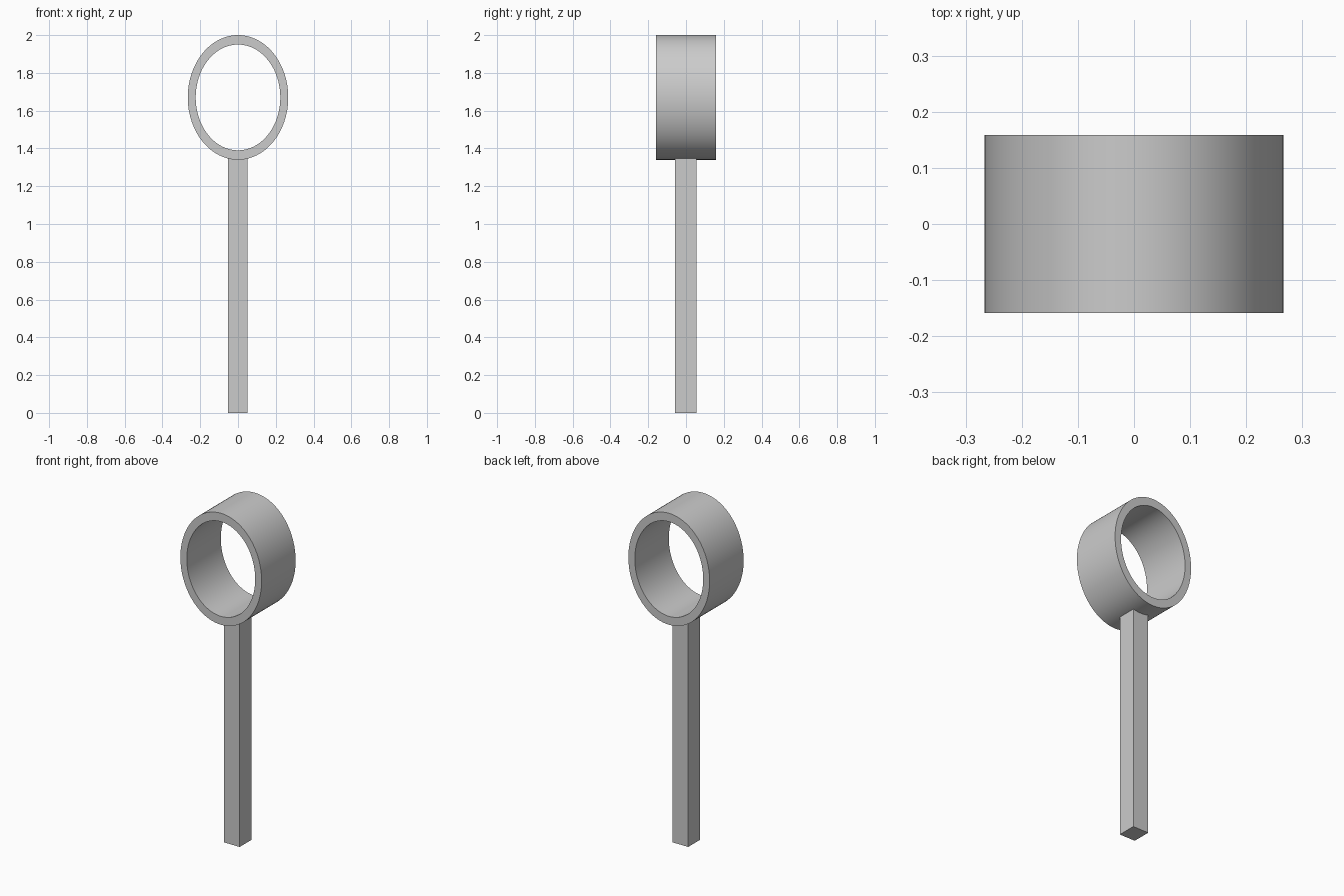
import bpy, bmesh
from math import sin, cos, tau, radians

cube = bpy.data.objects.get("Cube")
if cube:
    bpy.data.objects.remove(cube, do_unlink=True)

grey = bpy.data.materials.new("plain grey")
grey.use_nodes = True
colour = (0.6, 0.6, 0.6, 1)
grey.diffuse_color = colour
grey.node_tree.nodes["Principled BSDF"].inputs["Base Color"].default_value = colour

SIDES = 96
CENTRE_Z, HALF_DEPTH = 1.67, 0.159
OUTER, INNER = (0.266, 0.33), (0.224, 0.28)


def add_object(name, bm):
    bmesh.ops.recalc_face_normals(bm, faces=bm.faces)
    mesh = bpy.data.meshes.new(name)
    bm.to_mesh(mesh)
    bm.free()
    mesh.materials.append(grey)
    obj = bpy.data.objects.new(name, mesh)
    bpy.context.collection.objects.link(obj)
    return obj


def ellipse(bm, radii, y):
    return [bm.verts.new((radii[0] * sin(tau * i / SIDES), y,
                          CENTRE_Z + radii[1] * cos(tau * i / SIDES)))
            for i in range(SIDES)]


# Oval ring: four ellipses bridged into a closed band
bm = bmesh.new()
loops = [ellipse(bm, r, y) for r, y in ((OUTER, -HALF_DEPTH), (OUTER, HALF_DEPTH),
                                        (INNER, HALF_DEPTH), (INNER, -HALF_DEPTH))]
for k in range(4):
    a, b = loops[k], loops[(k + 1) % 4]
    for i in range(SIDES):
        j = (i + 1) % SIDES
        bm.faces.new((a[i], a[j], b[j], b[i]))
ring = add_object("oval_ring", bm)
bpy.ops.object.select_all(action="DESELECT")
ring.select_set(True)
bpy.context.view_layer.objects.active = ring
bpy.ops.object.shade_smooth_by_angle(angle=radians(30))

# Square post, its top just inside the ring wall
POST_TOP = 1.35
bm = bmesh.new()
bmesh.ops.create_cube(bm, size=1)
bmesh.ops.scale(bm, vec=(0.104, 0.112, POST_TOP), verts=bm.verts)
bmesh.ops.translate(bm, vec=(-0.001, -0.001, POST_TOP / 2), verts=bm.verts)
add_object("post", bm)
